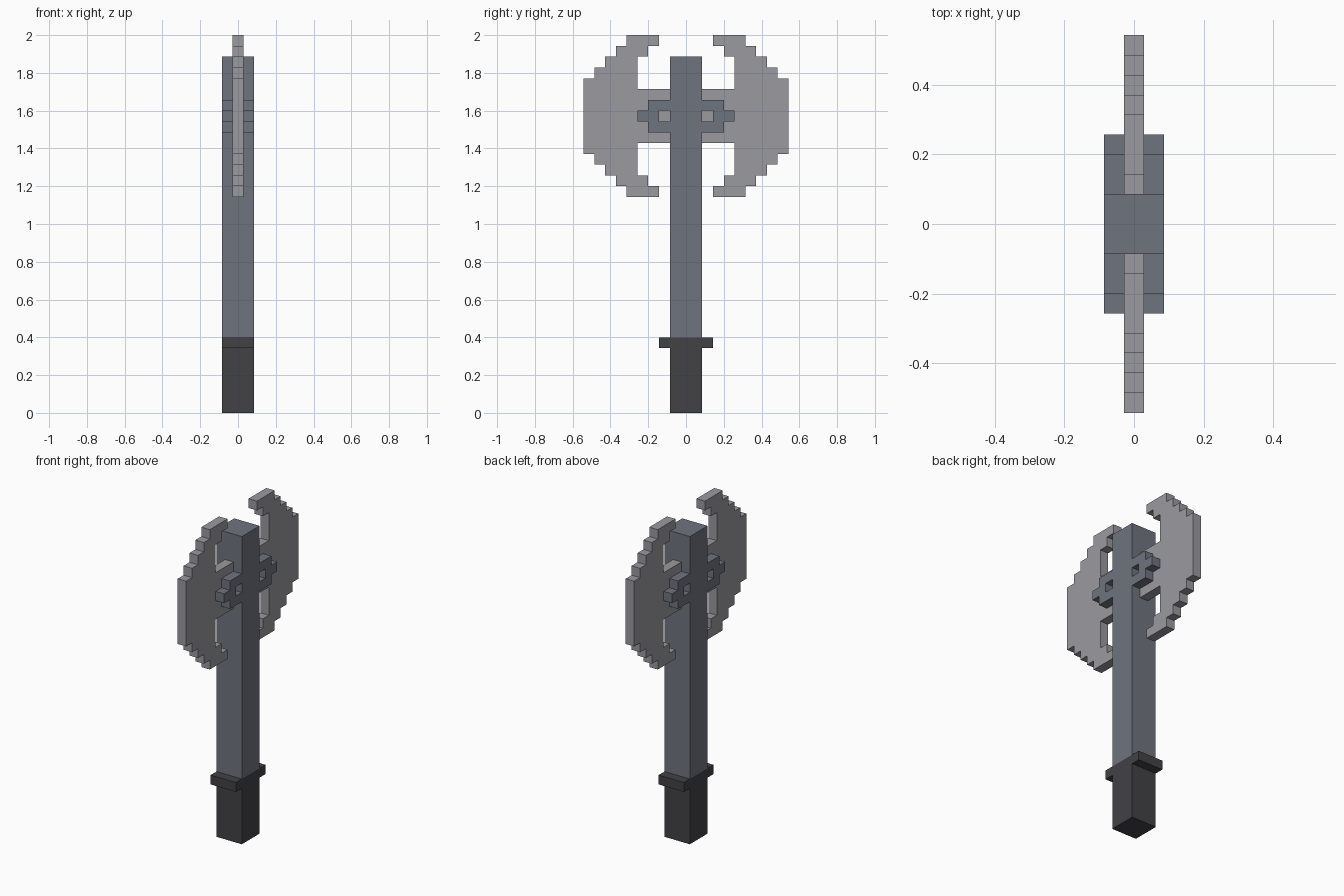
import bpy
import bmesh

if "Cube" in bpy.data.objects:
    bpy.data.objects.remove(bpy.data.objects["Cube"], do_unlink=True)

U = 2 / 35   # one block of the stepped design
MID = 27.5   # height of the axe head's centre, in blocks


def srgb(*rgb):
    return tuple((c / 255 / 12.92) if c < 11 else ((c / 255 + 0.055) / 1.055) ** 2.4 for c in rgb) + (1.0,)


def material(name, colour):
    m = bpy.data.materials.new(name)
    m.use_nodes = True
    m.diffuse_color = colour
    bsdf = m.node_tree.nodes["Principled BSDF"]
    bsdf.inputs["Base Color"].default_value = colour
    bsdf.inputs["Roughness"].default_value = 0.8
    return m


steel = material("light steel", srgb(155, 155, 160))
iron = material("slate iron", srgb(111, 117, 127))
grip = material("charcoal grip", srgb(66, 65, 69))


def prism(name, outline, x0, x1, mat, side=1):
    """Extrude a (y, z) outline, in blocks, from x0 to x1; side flips it in y."""
    bm = bmesh.new()
    face = bm.faces.new([bm.verts.new((x0 * U, side * y * U, z * U)) for y, z in outline])
    new = bmesh.ops.extrude_face_region(bm, geom=[face])["geom"]
    bmesh.ops.translate(bm, vec=((x1 - x0) * U, 0, 0),
                        verts=[v for v in new if isinstance(v, bmesh.types.BMVert)])
    bmesh.ops.recalc_face_normals(bm, faces=bm.faces)
    mesh = bpy.data.meshes.new(name)
    bm.to_mesh(mesh)
    bm.free()
    mesh.materials.append(mat)
    obj = bpy.data.objects.new(name, mesh)
    bpy.context.collection.objects.link(obj)
    return obj


def rect(y0, y1, z0, z1):
    return [(y0, z0), (y1, z0), (y1, z1), (y0, z1)]


# Shaft, and grip with its crossbar
prism("shaft", rect(-1.5, 1.5, 7, 33), -1.5, 1.5, iron)
grip_outline = [(-1.5, 0), (1.5, 0), (1.5, 6), (2.5, 6), (2.5, 7),
                (-2.5, 7), (-2.5, 6), (-1.5, 6)]
prism("grip", grip_outline, -1.5, 1.5, grip)

# Upper half of a blade, from the shaft round to the cutting edge (z from centre)
half_blade = [(1.5, 2.5), (4.5, 2.5), (4.5, 5.5), (3.5, 5.5), (3.5, 6.5), (2.5, 6.5),
              (2.5, 7.5), (5.5, 7.5), (5.5, 6.5), (6.5, 6.5), (6.5, 5.5), (7.5, 5.5),
              (7.5, 4.5), (8.5, 4.5), (8.5, 3.5), (9.5, 3.5)]
blade = [(y, MID + z) for y, z in half_blade] + [(y, MID - z) for y, z in reversed(half_blade)]

# Upper half of a raised bracket, notched against the shaft
half_bracket = [(1.5, 0.5), (1.5, 1.5), (3.5, 1.5), (3.5, 0.5), (4.5, 0.5)]
bracket = ([(2.5, MID + 0.5)] + [(y, MID + z) for y, z in half_bracket]
           + [(y, MID - z) for y, z in reversed(half_bracket)] + [(2.5, MID - 0.5)])

for side, where in ((-1, "front"), (1, "back")):
    prism(where + "_blade", blade, -0.5, 0.5, steel, side)
    prism(where + "_left_bracket", bracket, 0.5, 1.5, iron, side)
    prism(where + "_right_bracket", bracket, -1.5, -0.5, iron, side)
